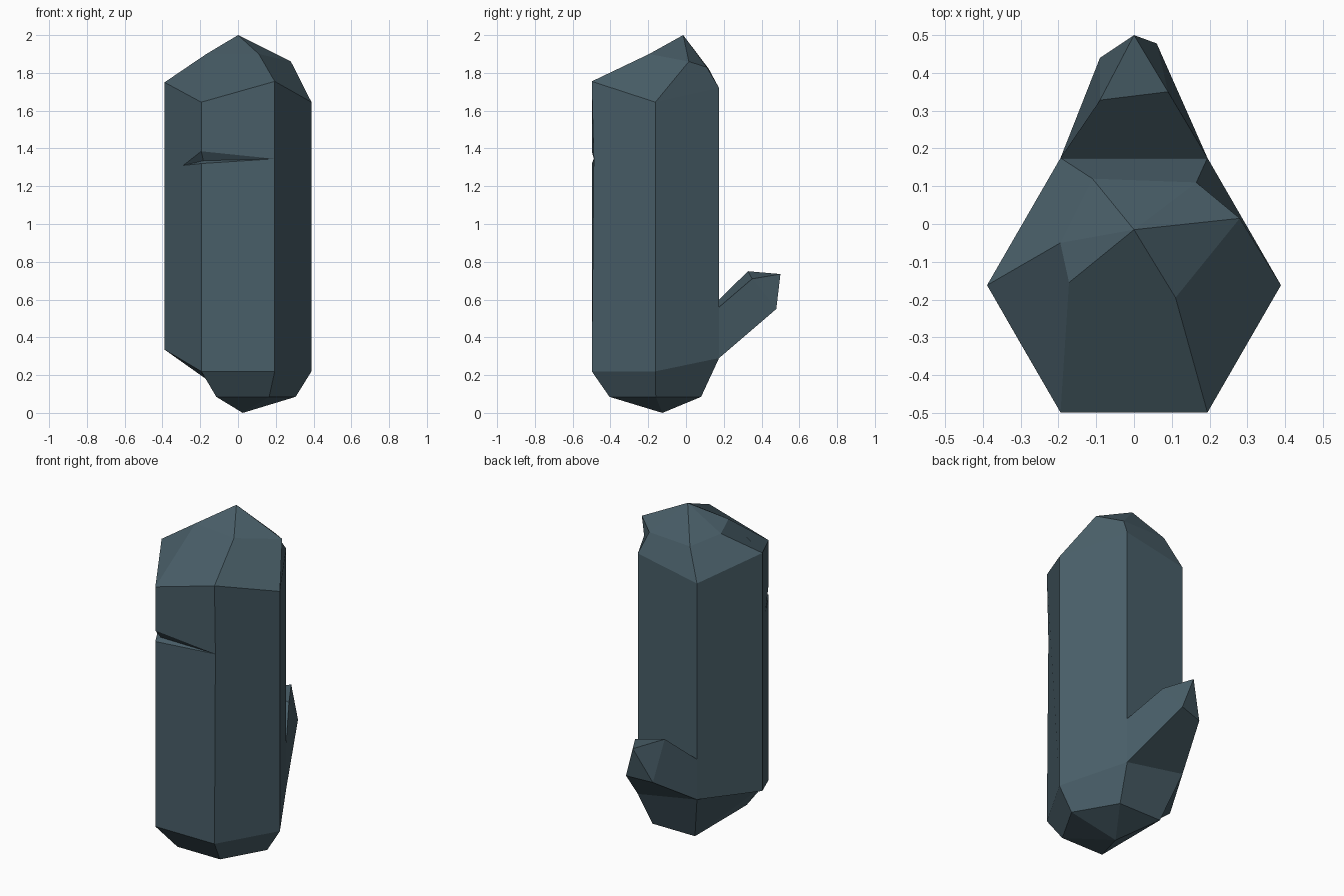
import bpy, bmesh
from math import cos, sin, radians
from mathutils import Vector

default = bpy.data.objects.get("Cube")
if default:
    bpy.data.objects.remove(default, do_unlink=True)

# One slate blue stone colour
stone = bpy.data.materials.new("slate_blue_stone")
stone.use_nodes = True
colour = (0.066, 0.112, 0.138, 1)
stone.diffuse_color = colour
shader = stone.node_tree.nodes["Principled BSDF"]
shader.inputs["Base Color"].default_value = colour
shader.inputs["Roughness"].default_value = 0.8

RADIUS, CENTRE_Y = 0.389, -0.162


def ring_point(index, height):
    """Corner of the hexagonal column, counted from +x."""
    angle = radians(60 * index)
    return (RADIUS * cos(angle), CENTRE_Y + RADIUS * sin(angle), height)


def add_points(bm, points):
    return [bm.verts.new(Vector(point)) for point in points]


def pairs(loop):
    """Neighbouring corners around a closed loop."""
    return zip(loop, loop[1:] + loop[:1])


def fan(bm, loop, tip):
    for first, second in pairs(loop):
        bm.faces.new((first, second, tip))


def finish(bm, name):
    """Turn the mesh into a flat shaded stone object."""
    bmesh.ops.recalc_face_normals(bm, faces=bm.faces)
    mesh = bpy.data.meshes.new(name)
    bm.to_mesh(mesh)
    bm.free()
    mesh.materials.append(stone)
    part = bpy.data.objects.new(name, mesh)
    bpy.context.collection.objects.link(part)
    return part


# Column rims: uneven heights at top and bottom
bm = bmesh.new()
top_heights = (1.645, 1.72, 1.645, 1.75, 1.645, 1.755)
base_heights = (0.22, 0.29, 0.36, 0.335, 0.22, 0.22)
top = add_points(bm, [ring_point(i, z) for i, z in enumerate(top_heights)])
base = add_points(bm, [ring_point(i, z) for i, z in enumerate(base_heights)])

# Chipped crown rising to an off-centre peak
crown = add_points(bm, [
    (0.28, 0.015, 1.86), (0.165, 0.11, 1.83), (-0.11, 0.12, 1.822),
    (-0.195, -0.05, 1.856), (-0.172, -0.155, 1.897), (0.11, -0.195, 1.9)])
peak, = add_points(bm, [(0, -0.015, 2)])
for (low_a, low_b), (high_a, high_b) in zip(pairs(top), pairs(crown)):
    bm.faces.new((low_a, low_b, high_b, high_a))
fan(bm, crown, peak)

# Tapered foot, with one corner broken away
foot = add_points(bm, [
    (0.305, -0.16, 0.085), (0.165, 0.08, 0.085), (-0.115, 0.08, 0.085),
    (-0.17, -0.435, 0.18), (-0.115, -0.405, 0.085), (0.165, -0.405, 0.085)])
foot_tip, = add_points(bm, [(0.025, -0.125, 0)])
for (high_a, high_b), (low_a, low_b) in zip(pairs(base), pairs(foot)):
    bm.faces.new((high_a, high_b, low_b, low_a))
bm.faces.new(foot[2:5])
fan(bm, foot[:3] + foot[4:], foot_tip)

# Wedge-shaped crack across the front left corner
upper, lower = add_points(bm, [ring_point(4, 1.385), ring_point(4, 1.32)])
right_end, left_end, deep = add_points(bm, [
    (0.193, -0.488, 1.345), (-0.29, -0.334, 1.31), (-0.183, -0.465, 1.335)])
fan(bm, [upper, right_end, lower, left_end], deep)

# Column sides, split around the crack
for i in range(3):
    j = i + 1
    bm.faces.new((base[i], base[j], top[j], top[i]))
bm.faces.new((base[3], base[4], lower, left_end, upper, top[4], top[3]))
bm.faces.new((base[4], base[5], right_end, lower))
bm.faces.new((upper, right_end, top[5], top[4]))
bm.faces.new((base[5], base[0], top[0], top[5], right_end))
finish(bm, "crystal_column")

# Small side shard leaning out of the back face
bm = bmesh.new()
root = add_points(bm, [ring_point(1, 0.29), ring_point(2, 0.36),
                       ring_point(2, 0.6), ring_point(1, 0.56)])
end = add_points(bm, [(0.06, 0.478, 0.55), (-0.09, 0.44, 0.535),
                      (-0.09, 0.328, 0.75), (0.09, 0.35, 0.71)])
shard_tip, = add_points(bm, [(0, 0.5, 0.735)])
for (root_a, root_b), (end_a, end_b) in zip(pairs(root), pairs(end)):
    bm.faces.new((root_a, root_b, end_b, end_a))
fan(bm, end, shard_tip)
finish(bm, "side_shard")
